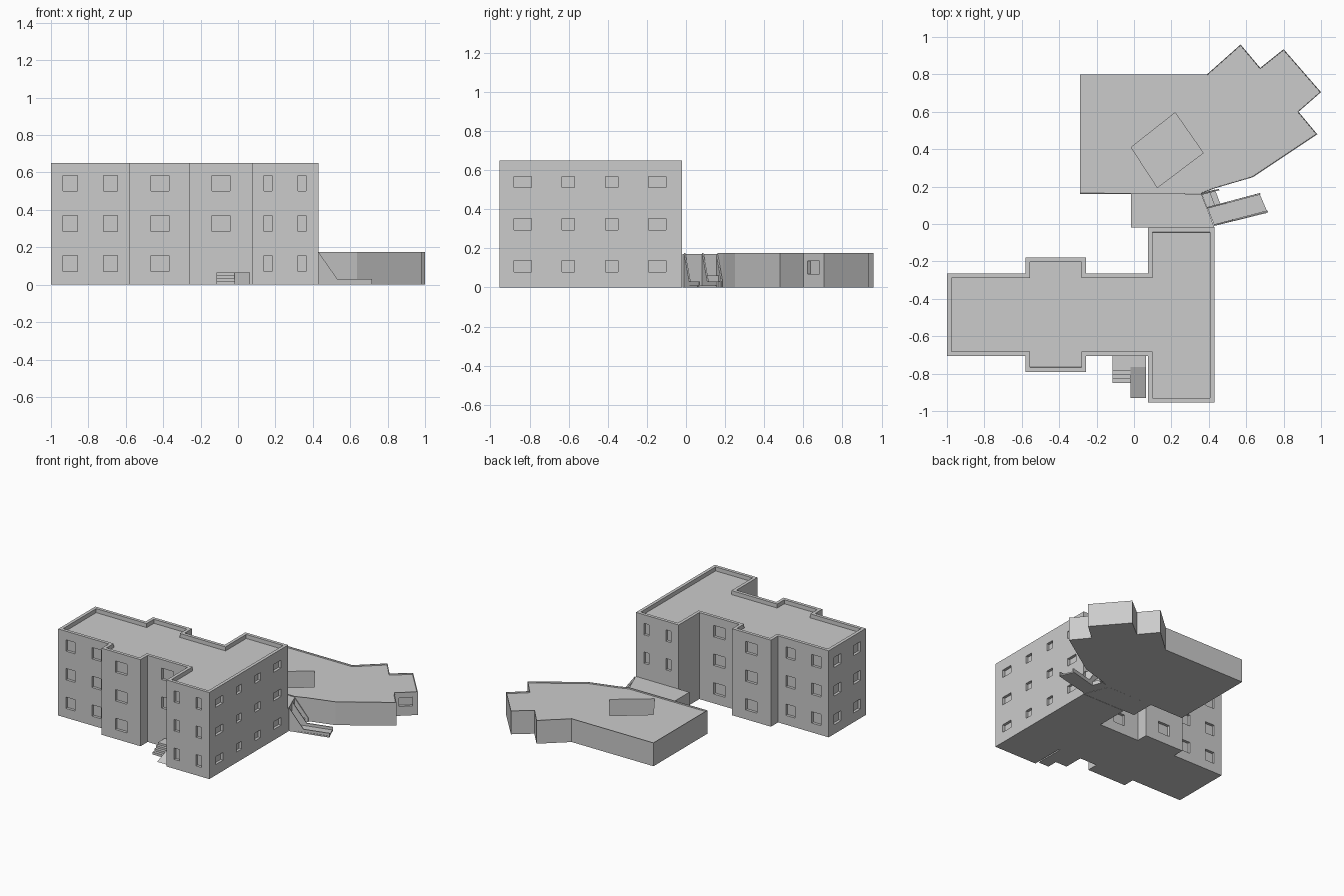
import bpy, bmesh
from mathutils import Vector, Matrix

if "Cube" in bpy.data.objects:
    bpy.data.objects.remove(bpy.data.objects["Cube"])


def finish(name, bm):
    bmesh.ops.recalc_face_normals(bm, faces=bm.faces)
    me = bpy.data.meshes.new(name)
    bm.to_mesh(me)
    bm.free()
    ob = bpy.data.objects.new(name, me)
    bpy.context.collection.objects.link(ob)
    return ob


def extrude(bm, pts, vec):
    """Closed solid from a polygon swept along vec; returns the end cap."""
    a = [bm.verts.new(p) for p in pts]
    b = [bm.verts.new(Vector(p) + Vector(vec)) for p in pts]
    n = len(a)
    bm.faces.new(a[::-1])
    cap = bm.faces.new(b)
    for i in range(n):
        j = (i + 1) % n
        bm.faces.new((a[i], a[j], b[j], b[i]))
    return cap


def prism(name, outline, z0, z1, lip=0, drop=0):
    """Counter-clockwise footprint raised to z1, with an optional parapet."""
    bm = bmesh.new()
    cap = extrude(bm, [(x, y, z0) for x, y in outline], (0, 0, z1 - z0))
    bm.normal_update()
    if lip:
        bmesh.ops.inset_region(bm, faces=[cap], thickness=lip, use_even_offset=True)
        bmesh.ops.inset_region(bm, faces=[cap], thickness=0.0005, depth=-drop,
                               use_even_offset=True)
    return finish(name, bm)


def profile_wall(name, pts, vec):
    bm = bmesh.new()
    extrude(bm, pts, vec)
    return finish(name, bm)


def cut(target, cutter):
    m = target.modifiers.new("cut", 'BOOLEAN')
    m.operation, m.solver, m.object = 'DIFFERENCE', 'EXACT', cutter
    bpy.context.view_layer.objects.active = target
    bpy.ops.object.modifier_apply(modifier=m.name)
    bpy.data.objects.remove(cutter)


def box(bm, x0, x1, y0, y1, z0, z1):
    mat = Matrix.Translation(((x0 + x1) / 2, (y0 + y1) / 2, (z0 + z1) / 2)) \
        @ Matrix.Diagonal((x1 - x0, y1 - y0, z1 - z0, 1))
    bmesh.ops.create_cube(bm, size=1, matrix=mat)


# Main three-storey block with parapet
main = prism("main_block", [
    (-1, -.705), (-.58, -.705), (-.58, -.79), (-.257, -.79), (-.257, -.705),
    (.075, -.705), (.075, -.955), (.43, -.955), (.43, -.02), (.075, -.02),
    (.075, -.265), (-.257, -.265), (-.257, -.18), (-.58, -.18),
    (-.58, -.265), (-1, -.265)], 0, .65, .024, .03)

# Recessed windows: (x centre, width, front wall y, back wall y)
D = .02
bm = bmesh.new()
columns = [(-.897, .076, -.705, -.265), (-.682, .076, -.705, -.265),
           (-.417, .096, -.79, -.18), (-.092, .096, -.705, -.265),
           (.16, .044, -.955, -.02), (.342, .044, -.955, -.02)]
for floor in range(3):
    z = .07 + .215 * floor
    for x, w, yf, yb in columns:
        if not (floor == 0 and x == -.092):
            box(bm, x - w / 2, x + w / 2, yf - D, yf + D, z, z + .085)
        if not (floor == 0 and x > 0):
            box(bm, x - w / 2, x + w / 2, yb - D, yb + D, z, z + .085)
    for y, w in [(-.835, .088), (-.602, .062), (-.38, .062), (-.147, .088)]:
        box(bm, .43 - D, .43 + D, y - w / 2, y + w / 2, z + .01, z + .068)
    for y in (-.6, -.37):
        box(bm, -1 - D, -1 + D, y - .042, y + .042, z, z + .075)
cut(main, finish("window_cutter", bm))

# Front entrance: landing, steps and side ramp
prism("front_landing", [(-.115, -.765), (.065, -.765), (.065, -.70), (-.115, -.70)], 0, .065)
for i in range(4):
    y = -.785 - .022 * i
    prism(f"front_step_{i + 1}", [(-.115, y), (-.02, y), (-.02, -.76), (-.115, -.76)],
          0, .065 - .0155 * i)
profile_wall("front_ramp", [(-.02, -.765, 0), (-.02, -.93, 0), (-.02, -.765, .065)], (.085, 0, 0))

# Low annex with angled end and sunken courtyard
annex = prism("annex", [
    (-.29, .16), (.36, .162), (.43, .19), (.635, .25), (.98, .48), (.88, .60),
    (1, .705), (.80, .935), (.675, .835), (.57, .96), (.39, .80), (-.29, .80)],
    0, .175, .004, .01)
cut(annex, prism("court_cutter", [(-.015, .41), (.125, .195), (.37, .38), (.22, .595)], .003, .3))

# Annex end window, aligned to its slanted wall
a, b = Vector((.88, .60)), Vector((1, .705))
d = (b - a).normalized()
n = Vector((d.y, -d.x)) * D
p, q = a.lerp(b, .2), a.lerp(b, .78)
cut(annex, prism("annex_window_cutter", [p + n, q + n, q - n, p - n], .07, .135))

# Connector between the two buildings
prism("connector", [(-.015, -.018), (.43, -.018), (.36, .161), (-.015, .161)], 0, .17)

# Side entrance: sloped flank walls, floor and porch steps
u = Vector((.967, .255, 0))
v = Vector((-.38, .925, 0)).normalized()
flank = [(0, 0), (.295, 0), (.295, .03), (.105, .03), (0, .175)]
for name, off in (("near", 0), ("far", .1)):
    o = Vector((.43, -.01, 0)) + v * off
    profile_wall(f"side_ramp_{name}_wall",
                 [o + u * s + Vector((0, 0, z)) for s, z in flank], v * .008)
prism("side_ramp_floor", [(.43, -.01), (.715, .06), (.67, .165), (.39, .09)], 0, .01)
for i in range(2):
    w = .075 - .03 * i
    o = Vector((.36, .165))
    e = Vector((.967, .255)) * w
    f = Vector((.03, -.078))
    prism(f"porch_step_{i + 1}", [o + f, o + f + e, o + e, o], 0, .03 + .03 * i)
profile_wall("porch_side_wall",
             [Vector((.36, .155, 0)) + u * s + Vector((0, 0, z))
              for s, z in [(0, 0), (.1, 0), (.1, .03), (0, .17)]], v * .008)
